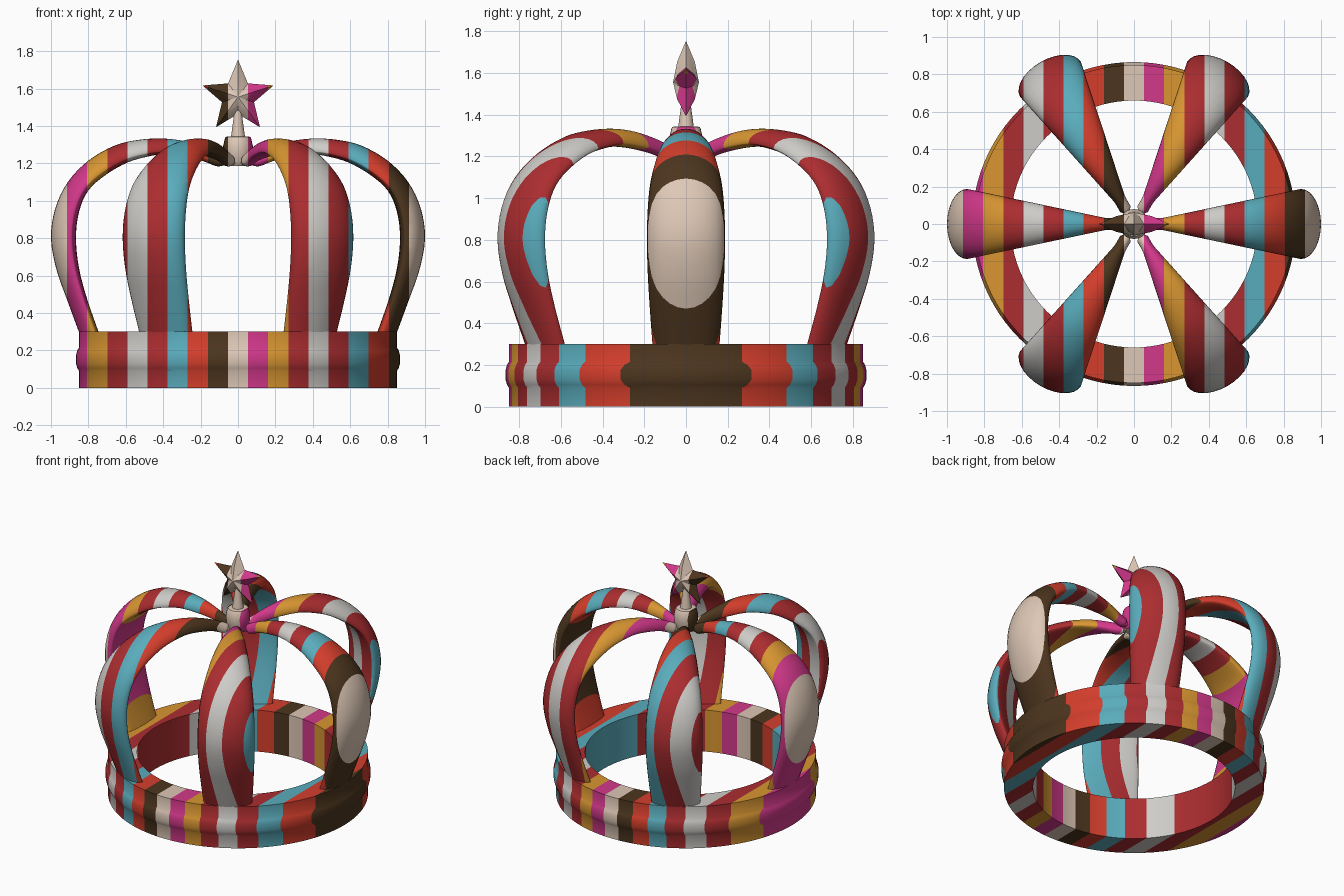
import bpy, bmesh, math
from mathutils import Vector

if "Cube" in bpy.data.objects:
    bpy.data.objects.remove(bpy.data.objects["Cube"])

# ---- colours: vertical stripes that repeat along x ----
STRIPE = 0.1075
COLOURS = [("beige", (222, 200, 182)), ("magenta", (210, 56, 138)), ("ochre", (216, 150, 50)),
           ("dark_red", (172, 45, 48)), ("light_grey", (206, 204, 200)),
           ("teal", (90, 172, 188)), ("vermilion", (212, 62, 44)), ("brown", (76, 53, 30))]
ORDER = [0, 1, 2, 3, 4, 3, 5, 6, 7]


def linear(c):
    c /= 255
    return c / 12.92 if c <= 0.04045 else ((c + 0.055) / 1.055) ** 2.4


MATS = []
for name, rgb in COLOURS:
    m = bpy.data.materials.new(name)
    m.diffuse_color = (*[linear(c) for c in rgb], 1)
    m.use_nodes = True
    m.node_tree.nodes["Principled BSDF"].inputs["Base Color"].default_value = m.diffuse_color
    MATS.append(m)


def finish(name, bm, angle=35):
    """Cut the mesh along the stripe borders, colour the faces by x, make the object."""
    bmesh.ops.recalc_face_normals(bm, faces=bm.faces[:])
    for i in range(-10, 10):
        bmesh.ops.bisect_plane(bm, geom=bm.verts[:] + bm.edges[:] + bm.faces[:], dist=1e-5,
                               plane_co=((i + 0.5) * STRIPE, 0, 0), plane_no=(1, 0, 0))
    for f in bm.faces:
        f.material_index = ORDER[math.floor(f.calc_center_median().x / STRIPE + 0.5) % 9]
        f.smooth = True
    me = bpy.data.meshes.new(name)
    bm.to_mesh(me)
    bm.free()
    for m in MATS:
        me.materials.append(m)
    me.set_sharp_from_angle(angle=math.radians(angle))
    ob = bpy.data.objects.new(name, me)
    bpy.context.collection.objects.link(ob)
    return ob


def bridge(bm, a, b):
    n = len(a)
    for i in range(n):
        j = (i + 1) % n
        bm.faces.new((a[i], a[j], b[j], b[i]))


def lathe(name, profile, n, closed):
    bm = bmesh.new()
    rings = [[bm.verts.new((r * math.cos(math.tau * i / n), r * math.sin(math.tau * i / n), z))
              for i in range(n)] for r, z in profile]
    for a, b in zip(rings, rings[1:]):
        bridge(bm, a, b)
    if closed:
        bridge(bm, rings[-1], rings[0])
    else:
        bm.faces.new(rings[0])
        bm.faces.new(rings[-1])
    return finish(name, bm)


# ---- base band with a raised rib ----
lathe("base_band", [(0.66, 0), (0.85, 0), (0.85, 0.09), (0.859, 0.105), (0.866, 0.13),
                    (0.866, 0.175), (0.859, 0.2), (0.85, 0.215), (0.85, 0.3), (0.66, 0.3)], 96, True)

# ---- six arches: outer and inner side curves (r, z, r, z) ----
PATH = [(.84, .27, .735, .27), (.91, .46, .805, .47), (.97, .63, .85, .64), (1.0, .80, .866, .80),
        (.977, .96, .85, .94), (.91, 1.10, .80, 1.055), (.80, 1.215, .705, 1.14),
        (.66, 1.295, .59, 1.205), (.53, 1.326, .48, 1.237), (.40, 1.333, .40, 1.247),
        (.28, 1.318, .30, 1.238), (.17, 1.285, .19, 1.213), (.09, 1.25, .115, 1.185),
        (.06, 1.225, .07, 1.19)]


def smooth_path(pts, sub):
    """Catmull-Rom through the points."""
    p = [Vector(q) for q in pts]
    p = [2 * p[0] - p[1]] + p + [2 * p[-1] - p[-2]]
    out = []
    for k in range(1, len(p) - 2):
        a, b, c, d = p[k - 1:k + 3]
        for s in range(sub):
            t = s / sub
            out.append(0.5 * (2 * b + (c - a) * t + (2 * a - 5 * b + 4 * c - d) * t * t
                              + (3 * b - a - 3 * c + d) * t ** 3))
    return out + [p[-2]]


SECTION = 28
for k in range(6):
    bm = bmesh.new()
    ca, sa = math.cos(math.tau * k / 6), math.sin(math.tau * k / 6)
    rings = []
    for o_r, o_z, i_r, i_z in smooth_path(PATH, 4):
        outer, inner = Vector((o_r, o_z)), Vector((i_r, i_z))
        mid = inner.lerp(outer, 0.2 if i_r > 0.3 else 0.2 + (0.3 - i_r))
        half = max(0.21 * mid.x, 0.032 if i_r > 0.1 else 0.02)   # wedge-like taper
        ring = []
        for i in range(SECTION):
            t = math.tau * i / SECTION
            s = math.sin(t)
            q = mid + (outer - mid) * s if s > 0 else mid + (inner - mid) * -s
            w = half * math.cos(t)
            ring.append(bm.verts.new((q.x * ca - w * sa, q.x * sa + w * ca, q.y)))
        rings.append(ring)
    for a, b in zip(rings, rings[1:]):
        bridge(bm, a, b)
    bm.faces.new(rings[0])
    bm.faces.new(rings[-1])
    finish("arch_%d" % (k + 1), bm, 60)

# ---- hub and stem under the star ----
lathe("hub_and_stem", [(0.055, 1.185), (0.074, 1.21), (0.08, 1.29), (0.07, 1.335), (0.065, 1.342),
                       (0.037, 1.345), (0.016, 1.5)], 24, False)

# ---- five-pointed star, domed on both sides ----
bm = bmesh.new()
CZ = 1.555


def star_loop(scale, y):
    out = []
    for i in range(10):
        r = scale * (0.2 if i % 2 == 0 else 0.09)
        a = math.tau * i / 10
        out.append(bm.verts.new((r * math.sin(a), y, CZ + r * math.cos(a))))
    return out


rim = star_loop(1, 0)
for side in (-1, 1):
    ridge = star_loop(0.5, side * 0.042)
    bridge(bm, rim, ridge)
    tip = bm.verts.new((0, side * 0.062, CZ))
    for i in range(10):
        bm.faces.new((ridge[i], ridge[(i + 1) % 10], tip))
finish("star", bm, 25)
